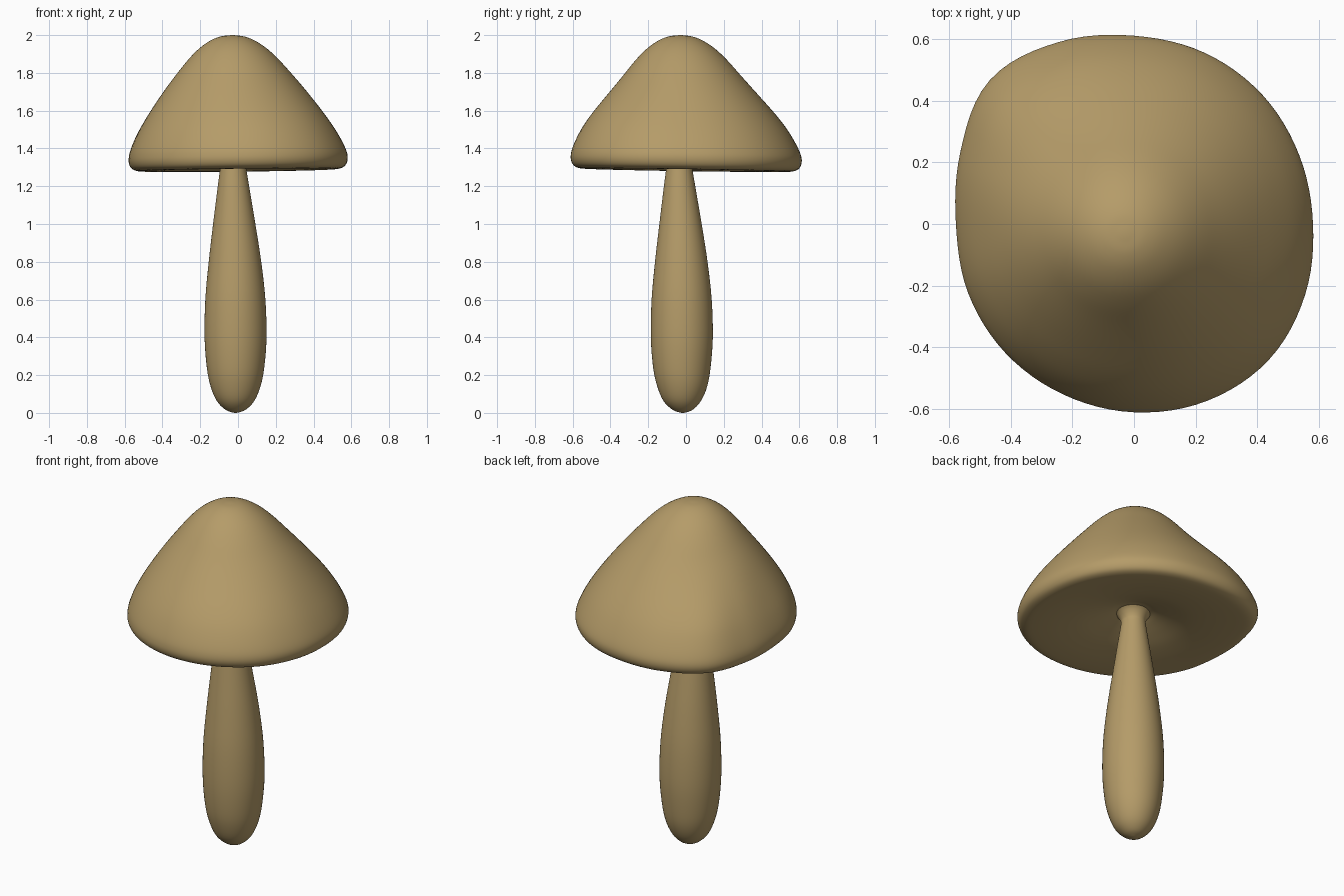
import bpy, bmesh, math

if "Cube" in bpy.data.objects:
    bpy.data.objects.remove(bpy.data.objects["Cube"])

SEG = 96


def spline(pts, steps):
    """Catmull-Rom curve through tuples."""
    out = []
    p = [pts[0]] + pts + [pts[-1]]
    for i in range(1, len(p) - 2):
        for k in range(steps):
            t = k / steps
            out.append(tuple(
                0.5 * (2*b + (c-a)*t + (2*a-5*b+4*c-d)*t*t + (3*b-a-3*c+d)*t**3)
                for a, b, c, d in zip(*p[i-1:i+3])))
    return out + [pts[-1]]


def skin(name, rings, start, end, mat):
    """Skin closed rings, with a pole point at each end."""
    bm = bmesh.new()
    rows = [[bm.verts.new(co) for co in r] for r in rings]
    for a, b in zip(rows, rows[1:]):
        for i in range(SEG):
            j = (i + 1) % SEG
            bm.faces.new((a[i], a[j], b[j], b[i]))
    for row, co in ((rows[0], start), (rows[-1], end)):
        pole = bm.verts.new(co)
        for i in range(SEG):
            bm.faces.new((row[i], row[(i + 1) % SEG], pole))
    bmesh.ops.recalc_face_normals(bm, faces=bm.faces)
    me = bpy.data.meshes.new(name)
    bm.to_mesh(me)
    bm.free()
    for f in me.polygons:
        f.use_smooth = True
    me.materials.append(mat)
    ob = bpy.data.objects.new(name, me)
    bpy.context.collection.objects.link(ob)


tan = bpy.data.materials.new("tan")
tan.diffuse_color = (0.46, 0.33, 0.14, 1)
tan.use_nodes = True
tan.node_tree.nodes["Principled BSDF"].inputs["Base Color"].default_value = tan.diffuse_color

# Cap: uneven rim outline, radius every 22.5 degrees from +x
RIM = [.58, .58, .59, .60, .61, .638, .66, .609,
       .577, .582, .59, .598, .61, .62, .62, .60]


def rim_radius(i):
    t = i * 16 / SEG
    k, f = int(t), t - int(t)
    a, b, c, d = (RIM[(k + n) % 16] for n in (-1, 0, 1, 2))
    return 0.5 * (2*b + (c-a)*f + (2*a-5*b+4*c-d)*f*f + (3*b-a-3*c+d)*f**3)


# Cap profile: fraction of rim radius, height
cap_profile = spline([
    (0.03, 1.999), (0.11, 1.992), (0.20, 1.970), (0.30, 1.929), (0.40, 1.871),
    (0.52, 1.787), (0.68, 1.672), (0.81, 1.573), (0.905, 1.488), (0.975, 1.405),
    (1.0, 1.35), (0.985, 1.31), (0.94, 1.29), (0.86, 1.285), (0.7, 1.291),
    (0.5, 1.31), (0.35, 1.334), (0.22, 1.36), (0.14, 1.378), (0.05, 1.385)], 5)

rings = []
for s, z in cap_profile:
    ring = []
    w = min(1, max(0, (2 - z) / 0.64))
    shift = -0.03 * (1 - w)
    u = min(1, max(0, (s - 0.5) / 0.4))
    u = u * u * (3 - 2 * u)
    for i in range(SEG):
        a = math.tau * i / SEG
        r = s * (0.598 + (rim_radius(i) - 0.598) * u)
        tilt = -0.011 * s * w * math.cos(a - math.radians(125))
        ring.append((shift + r * math.cos(a), shift + r * math.sin(a), z + tilt))
    rings.append(ring)
skin("mushroom_cap", rings, (-0.03, -0.03, 2.0), (-0.02, -0.02, 1.385), tan)

# Stem profile: radius, height, centre x, centre y
stem_profile = spline([
    (0.012, 0.001, -.013, -.018), (0.054, 0.017, -.013, -.018),
    (0.099, 0.063, -.013, -.02), (0.132, 0.14, -.013, -.02),
    (0.152, 0.24, -.013, -.022), (0.164, 0.40, -.013, -.022),
    (0.159, 0.60, -.014, -.023), (0.139, 0.80, -.016, -.025),
    (0.112, 1.00, -.02, -.029), (0.083, 1.20, -.024, -.034),
    (0.067, 1.31, -.026, -.036), (0.068, 1.34, -.026, -.036),
    (0.083, 1.368, -.026, -.036), (0.10, 1.385, -.026, -.036)], 4)
rings = [[(cx + r * math.cos(math.tau * i / SEG), cy + r * math.sin(math.tau * i / SEG), z)
          for i in range(SEG)] for r, z, cx, cy in stem_profile]
skin("mushroom_stem", rings, (-.013, -.018, 0), (-.026, -.036, 1.39), tan)
